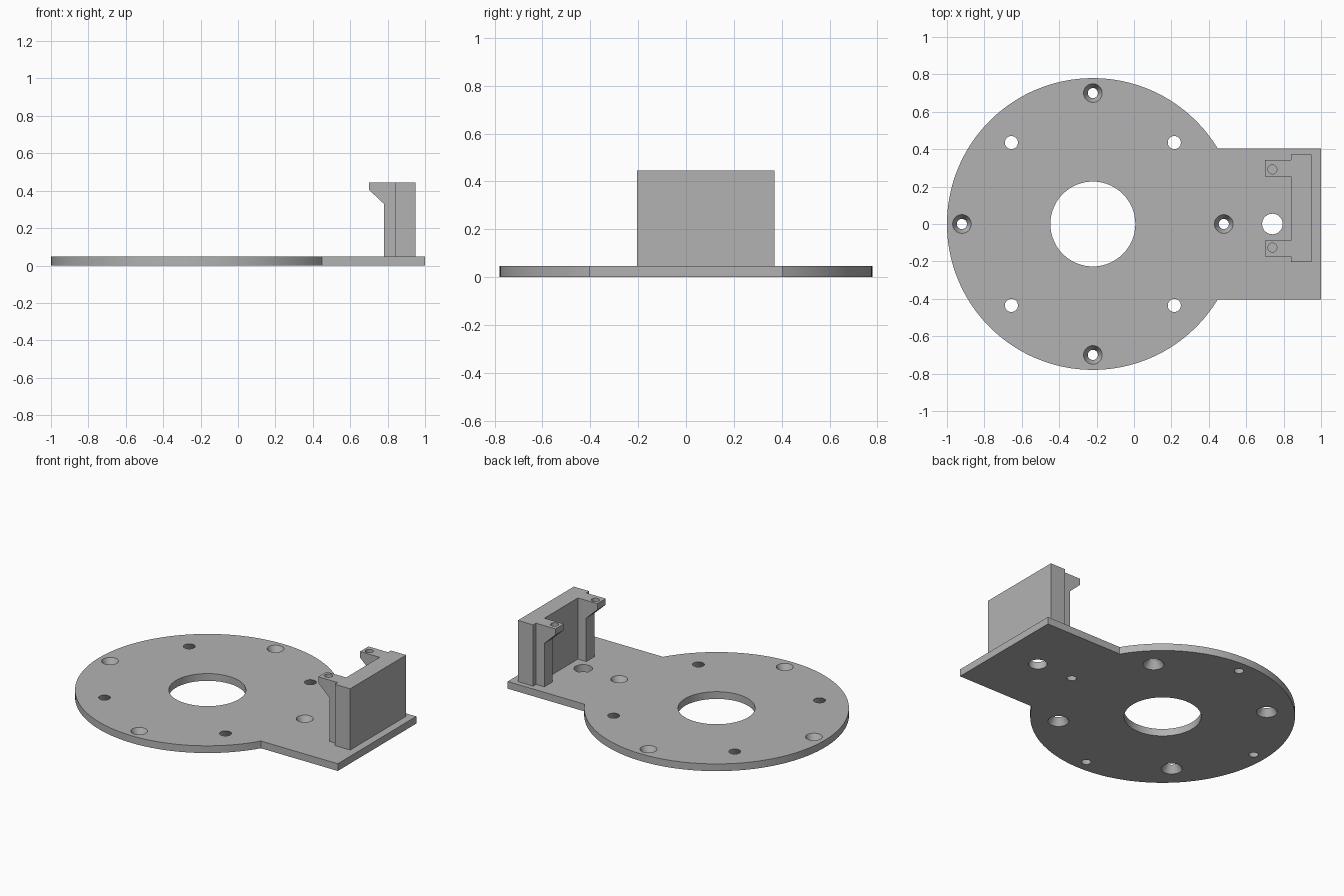
import bpy, bmesh, math
from mathutils import Vector

if "Cube" in bpy.data.objects:
    bpy.data.objects.remove(bpy.data.objects["Cube"], do_unlink=True)

THICK = 0.047          # plate thickness
TOP = 0.445            # top of the bracket
DISC = Vector((-0.22, 0.0))
RADIUS = 0.78
TAB = 0.403            # half width of the tab
MID = 0.083            # centre line of the bracket

grey = bpy.data.materials.new("plain grey")
grey.use_nodes = True
grey.diffuse_color = (0.45, 0.45, 0.45, 1)
grey.node_tree.nodes["Principled BSDF"].inputs["Base Color"].default_value = (0.45, 0.45, 0.45, 1)


def prism(name, points, shift):
    """Extrude a closed outline of 3D points along a shift vector."""
    bm = bmesh.new()
    face = bm.faces.new([bm.verts.new(p) for p in points])
    out = bmesh.ops.extrude_face_region(bm, geom=[face])
    verts = [v for v in out["geom"] if isinstance(v, bmesh.types.BMVert)]
    bmesh.ops.translate(bm, verts=verts, vec=shift)
    bmesh.ops.recalc_face_normals(bm, faces=bm.faces)
    mesh = bpy.data.meshes.new(name)
    bm.to_mesh(mesh)
    bm.free()
    mesh.materials.append(grey)
    obj = bpy.data.objects.new(name, mesh)
    bpy.context.collection.objects.link(obj)
    return obj


def drill(obj, x, y, r_low, r_high, low, high, sides=48):
    """Cut a straight or conical vertical hole, carrying its slope past both ends."""
    over = 0.01
    slope = (r_high - r_low) / (high - low) * over
    bpy.ops.mesh.primitive_cone_add(
        vertices=sides, radius1=r_low - slope, radius2=r_high + slope,
        depth=high - low + 2 * over, location=(x, y, (low + high) / 2))
    cutter = bpy.context.object
    cutter.hide_render = True
    cutter.data.materials.append(grey)
    mod = obj.modifiers.new("hole", "BOOLEAN")
    mod.operation, mod.solver, mod.object = "DIFFERENCE", "EXACT", cutter
    bpy.context.view_layer.objects.active = obj
    bpy.ops.object.modifier_apply(modifier=mod.name)
    bpy.data.objects.remove(cutter, do_unlink=True)


def finish(obj):
    bpy.ops.object.select_all(action="DESELECT")
    obj.select_set(True)
    bpy.context.view_layer.objects.active = obj
    bpy.ops.object.shade_smooth_by_angle(angle=math.radians(30))


# Round base plate with a square tab
start = math.asin(TAB / RADIUS)
steps = 120
outline = []
for i in range(steps + 1):
    a = start + (2 * math.pi - 2 * start) * i / steps
    outline.append((DISC.x + RADIUS * math.cos(a), DISC.y + RADIUS * math.sin(a), 0))
outline += [(1, -TAB, 0), (1, TAB, 0)]
plate = prism("base_plate", outline, (0, 0, THICK))

# Centre bore and tab hole
drill(plate, DISC.x, DISC.y, 0.227, 0.227, 0, THICK, 96)
drill(plate, 0.74, 0, 0.055, 0.055, 0, THICK)

# Screw holes: straight ones widen upward, diagonal ones widen downward
for i in range(8):
    a = i * math.pi / 4
    dist, low, high = (0.616, 0.062, 0.035) if i % 2 else (0.70, 0.027, 0.05)
    drill(plate, DISC.x + dist * math.cos(a), DISC.y + dist * math.sin(a),
          low, high, 0, THICK)
finish(plate)

# Bracket wall
half = 0.2875
wall = prism("bracket_wall",
             [(0.84, MID - half, THICK), (0.95, MID - half, THICK),
              (0.95, MID + half, THICK), (0.84, MID + half, THICK)],
             (0, 0, TOP - THICK))
finish(wall)

# Pair of bracket arms with a sloped overhang and a screw hole
profile = [(0.84, THICK), (0.78, THICK), (0.78, 0.33), (0.70, 0.405), (0.70, TOP), (0.84, TOP)]
for side, name in ((-1, "right_arm"), (1, "left_arm")):
    arm = prism(name, [(x, MID + side * 0.172, z) for x, z in profile], (0, side * 0.086, 0))
    drill(arm, 0.74, MID + side * 0.209, 0.024, 0.024, 0.3, TOP, 32)
    finish(arm)
